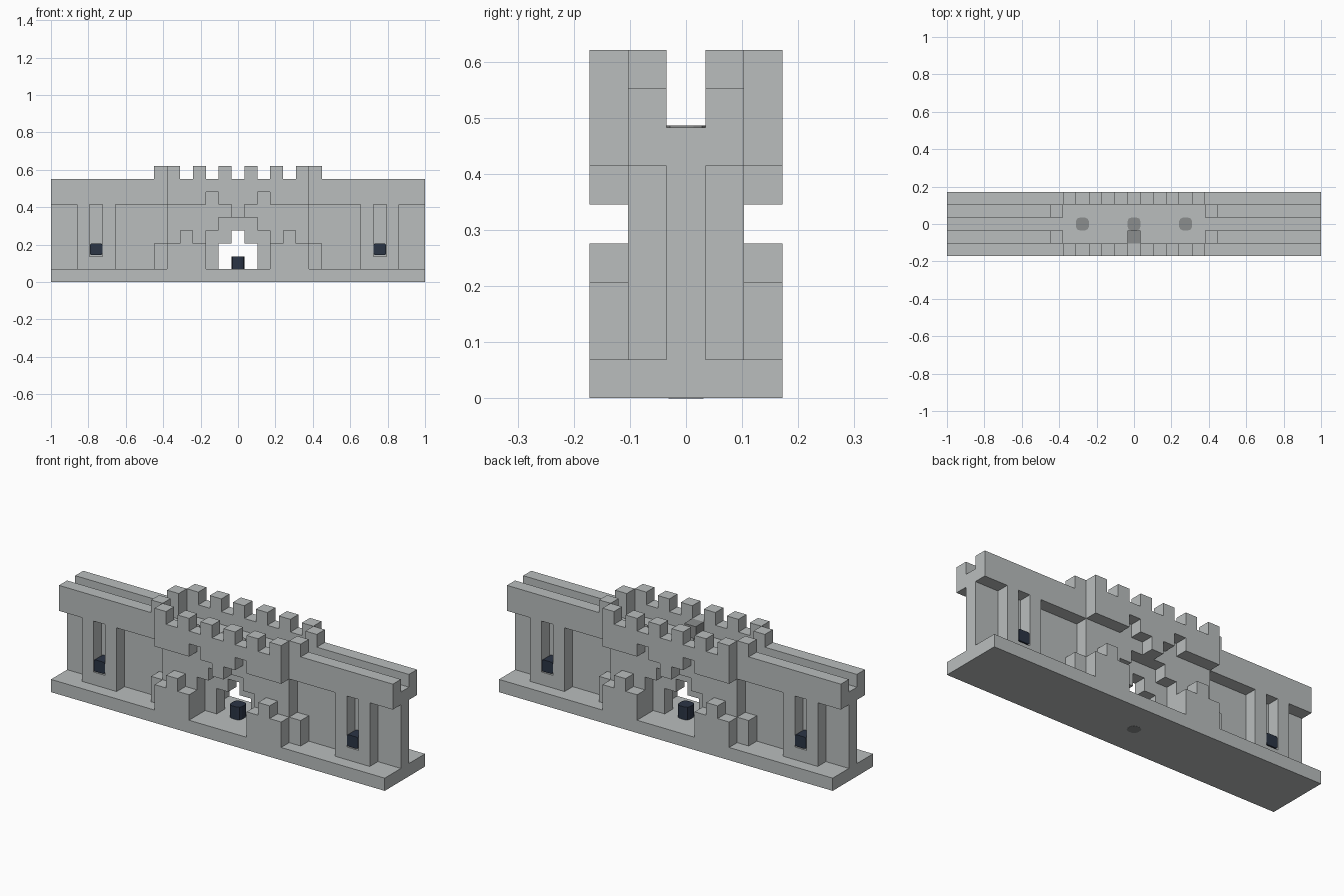
import bpy
import bmesh
from mathutils import Vector

U = 2 / 29  # one block of the modular grid

default = bpy.data.objects.get("Cube")
if default:
    bpy.data.objects.remove(default, do_unlink=True)


def material(name, rgb):
    mat = bpy.data.materials.new(name)
    mat.use_nodes = True
    color = (*rgb, 1)
    mat.diffuse_color = color
    node = mat.node_tree.nodes["Principled BSDF"]
    node.inputs["Base Color"].default_value = color
    node.inputs["Roughness"].default_value = 0.8
    return mat


stone = material("light grey stone", (0.49, 0.515, 0.515))
dark_stone = material("dark grey stone", (0.26, 0.27, 0.27))
navy = material("dark navy", (0.024, 0.035, 0.06))


def finish(name, bm, mat, mirror=""):
    """Turn a bmesh into an object, mirrored over the named axes."""
    bmesh.ops.recalc_face_normals(bm, faces=bm.faces)
    mesh = bpy.data.meshes.new(name)
    bm.to_mesh(mesh)
    bm.free()
    mesh.materials.append(mat)
    obj = bpy.data.objects.new(name, mesh)
    bpy.context.collection.objects.link(obj)
    if mirror:
        mod = obj.modifiers.new("Mirror", "MIRROR")
        mod.use_axis = ["X" in mirror, "Y" in mirror, False]
        mod.use_mirror_merge = False
    return obj


def panel(name, profile, y0, y1, mirror="", symmetric=False):
    """Extrude an (x, z) profile in grid blocks from y0 to y1."""
    if symmetric:
        profile = profile + [(-x, z) for x, z in reversed(profile) if x > 0]
    bm = bmesh.new()
    face = bm.faces.new([bm.verts.new((x * U, y0 * U, z * U)) for x, z in profile])
    ext = bmesh.ops.extrude_face_region(bm, geom=[face])
    verts = [e for e in ext["geom"] if isinstance(e, bmesh.types.BMVert)]
    bmesh.ops.translate(bm, verts=verts, vec=(0, (y1 - y0) * U, 0))
    return finish(name, bm, stone, mirror)


def rect(x0, x1, z0, z1):
    return [(x0, z0), (x1, z0), (x1, z1), (x0, z1)]


def block(name, center, size, mat, axis=None, mirror="", rounding=0.3):
    """Box in grid blocks; edges along the given axis are rounded."""
    bm = bmesh.new()
    bmesh.ops.create_cube(bm, size=U)
    bmesh.ops.scale(bm, verts=bm.verts, vec=size)
    bmesh.ops.translate(bm, verts=bm.verts, vec=Vector(center) * U)
    if axis is not None:
        edges = [e for e in bm.edges
                 if abs((e.verts[0].co - e.verts[1].co).normalized()[axis]) > 0.9]
        bmesh.ops.bevel(bm, geom=edges, offset=rounding * U, segments=2,
                        profile=0.5, affect="EDGES")
    return finish(name, bm, mat, mirror)


# Base slab and the thin central wall with its stepped gateway
panel("base", rect(-14.5, 14.5, 0, 1), -2.5, 2.5)
panel("core_wall", [(0, 4), (.5, 4), (.5, 3), (1.5, 3), (1.5, 1),
                    (14.5, 1), (14.5, 7), (0, 7)], -.5, .5, symmetric=True)

# Gatehouse body, with a wider stepped arch
panel("gatehouse", [(0, 5), (1.5, 5), (1.5, 4), (2.5, 4), (2.5, 1),
                    (5.5, 1), (5.5, 7), (0, 7)], -1.5, -.5, "Y", True)

# Overhanging battlement: stepped underside, regular merlons on top
battlement = [(0, 5), (.5, 5), (.5, 6), (1.5, 6), (1.5, 7), (2.5, 7), (2.5, 6), (5.5, 6)]
for x in (5.5, 3.5, 1.5):
    battlement += [(x, 9), (x - 1, 9), (x - 1, 8)]
    if x > 2:
        battlement.append((x - 2, 8))
battlement.append((0, 8))
panel("battlement", battlement, -2.5, -1.5, "Y", True)

# Side parapets, each with an end merlon beside the gatehouse
panel("parapet", [(5.5, 6), (14.5, 6), (14.5, 8), (6.5, 8), (6.5, 9), (5.5, 9)],
      -1.5, -.5, "XY")

# Low outer wall beside the gate and its corner block
panel("low_wall", [(2.5, 1), (5.5, 1), (5.5, 3), (4.5, 3), (4.5, 4),
                   (3.5, 4), (3.5, 3), (2.5, 3)], -2.5, -1.5, "XY")
panel("low_wall_corner", rect(5.5, 6.5, 1, 3), -1.5, -.5, "XY")

# Slotted buttresses holding lamps
panel("buttress", [(9.5, 1), (12.5, 1), (12.5, 6), (11.5, 6), (11.5, 2),
                   (10.5, 2), (10.5, 6), (9.5, 6)], -1.5, -.5, "XY")
block("buttress_lamp", (11, -1, 2.54), (.96, 1, .92), navy, 1, "XY", 0.14)

# Gate lamp, rooftop block and flush round studs
block("gate_lamp", (0, 0, 1.5), (1, 1, 1), navy, 2)
block("roof_block", (0, -1, 7.5), (1, 1, 1), dark_stone)
block("roof_stud", (4, 0, 7.02), (1, 1, .06), dark_stone, 2, "X")
block("roof_stud_middle", (0, 0, 7.02), (1, 1, .06), dark_stone, 2)
block("base_stud", (0, 0, .02), (.9, .9, .06), dark_stone, 2)
